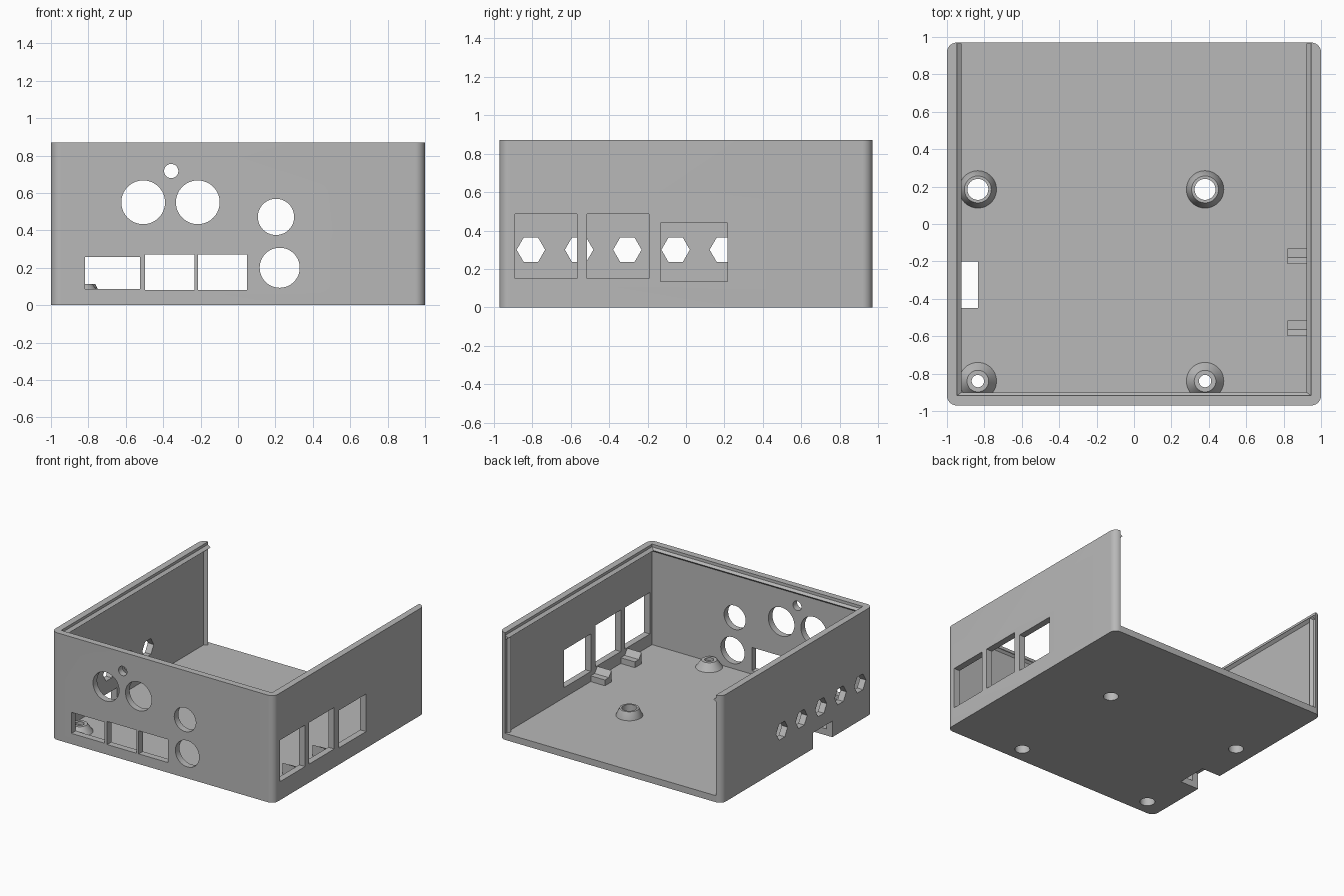
import bpy, bmesh
from math import cos, sin, pi, tau
from mathutils import Vector

cube = bpy.data.objects.get("Cube")
if cube:
    bpy.data.objects.remove(cube, do_unlink=True)

grey = bpy.data.materials.new("matte_grey")
grey.use_nodes = True
colour = (0.48, 0.48, 0.48, 1)
grey.diffuse_color = colour
grey.node_tree.nodes["Principled BSDF"].inputs["Base Color"].default_value = colour

# Overall sizes: half width, half depth, height, wall thickness
W, D, H, T = 1.0, 0.97, 0.87, 0.053
IN_X, IN_Y = W - T, -D + T


def rect(a0, a1, b0, b1):
    return [(a0, b0), (a1, b0), (a1, b1), (a0, b1)]


def ring(a, b, r, n=64):
    return [(a + r * cos(tau * i / n), b + r * sin(tau * i / n)) for i in range(n)]


def add_prism(bm, outline, axis, lo, hi):
    """Extrude a 2D outline along an axis; outline uses the other two axes in order."""
    def place(p, h):
        co = list(p)
        co.insert(axis, h)
        return bm.verts.new(co)
    a = [place(p, lo) for p in outline]
    b = [place(p, hi) for p in outline]
    bm.faces.new(a)
    bm.faces.new(b[::-1])
    for i in range(len(a)):
        j = (i + 1) % len(a)
        bm.faces.new((a[i], b[i], b[j], a[j]))


def finish(name, bm):
    bmesh.ops.recalc_face_normals(bm, faces=bm.faces)
    mesh = bpy.data.meshes.new(name)
    bm.to_mesh(mesh)
    bm.free()
    mesh.materials.append(grey)
    obj = bpy.data.objects.new(name, mesh)
    bpy.context.collection.objects.link(obj)
    return obj


def prisms(name, parts):
    bm = bmesh.new()
    for part in parts:
        add_prism(bm, *part)
    return finish(name, bm)


def select(obj):
    bpy.ops.object.select_all(action='DESELECT')
    obj.select_set(True)
    bpy.context.view_layer.objects.active = obj


def smooth(obj):
    select(obj)
    bpy.ops.object.shade_smooth_by_angle(angle=pi / 6)


def cut(obj, cutter):
    cutter.hide_render = True
    mod = obj.modifiers.new("cut", 'BOOLEAN')
    mod.operation, mod.solver, mod.object = 'DIFFERENCE', 'EXACT', cutter
    select(obj)
    bpy.ops.object.modifier_apply(modifier=mod.name)
    bpy.data.objects.remove(cutter, do_unlink=True)


# Case body: rounded block hollowed out, open at the back and top
outline = []
for k, (sx, sy) in enumerate([(1, 1), (-1, 1), (-1, -1), (1, -1)]):
    for i in range(13):
        t = (k + i / 12) * pi / 2
        outline.append((sx * (W - T) + T * cos(t), sy * (D - T) + T * sin(t)))
case = prisms("case_shell", [(outline, 2, 0, H)])
cut(case, prisms("cavity", [(rect(-IN_X, IN_X, IN_Y, 2), 2, T, 2)]))

# Front panel openings
round_holes = [(-0.507, 0.55, 0.117), (-0.215, 0.55, 0.117), (-0.357, 0.717, 0.038),
               (0.203, 0.472, 0.097), (0.223, 0.2, 0.107)]
slots = [(-0.818, -0.523, 0.087, 0.258), (-0.497, -0.233, 0.082, 0.27), (-0.213, 0.048, 0.082, 0.27)]
shapes = [ring(*h) for h in round_holes] + [rect(*s) for s in slots]
cut(case, prisms("front_cutter", [(s, 1, -1.2, -0.88) for s in shapes]))

# Windows in the left wall
windows = [(-0.89, -0.567, 0.15, 0.487), (-0.515, -0.193, 0.15, 0.487), (-0.133, 0.216, 0.135, 0.44)]
cut(case, prisms("window_cutter", [(rect(*w), 0, 0.9, 1.2) for w in windows]))

# Hexagonal vents in the right wall
cut(case, prisms("vent_cutter", [(ring(-0.807 + 0.251 * i, 0.3, 0.074, 6), 0, -1.2, -0.9)
                                 for i in range(5)]))

# Notch through the floor and right wall
cut(case, prisms("notch_cutter", [(rect(-1.2, -0.833, -0.45, -0.2), 2, -0.2, 0.13)]))

# Screw holes in the floor
posts = [(x, y) for x in (-0.835, 0.38) for y in (0.185, -0.84)]
cut(case, prisms("screw_cutter", [(ring(x, y, 0.056, 48), 2, -0.2, 0.2) for x, y in posts]))
smooth(case)

# Conical screw posts, the front pair with a narrower mouth
wide = [(0.056, T - 0.01), (0.1, T - 0.01), (0.1, T), (0.072, 0.113), (0.056, 0.113)]
narrow = [(0.056, T - 0.01), (0.1, T - 0.01), (0.1, T), (0.058, 0.113),
          (0.033, 0.113), (0.033, 0.085), (0.056, 0.085)]
for x, y in posts:
    bm = bmesh.new()
    pts = [bm.verts.new((x + r, y, z)) for r, z in (wide if y > 0 else narrow)]
    edges = [bm.edges.new((p, pts[i - 1])) for i, p in enumerate(pts)]
    bmesh.ops.spin(bm, geom=pts + edges, cent=(x, y, 0), axis=(0, 0, 1),
                   angle=tau, steps=48, use_merge=True)
    bmesh.ops.remove_doubles(bm, verts=bm.verts, dist=0.0001)
    side = "back" if y > 0 else "front"
    smooth(finish(f"{side}_{'left' if x > 0 else 'right'}_screw_post", bm))

# Snap ridges: along the top of each wall and down the back edges
RZ, RY, HALF = 0.83, 0.93, 0.022
for s, name in ((1, "left"), (-1, "right")):
    base, tip = s * (IN_X + 0.005), s * 0.923
    prisms(name + "_top_ridge", [([(base, RZ - HALF), (tip, RZ), (base, RZ + HALF)], 1, IN_Y, D - 0.005)])
    prisms(name + "_back_ridge", [([(base, RY - HALF), (tip, RY), (base, RY + HALF)], 2, T, RZ)])
prisms("front_top_ridge", [([(IN_Y - 0.005, RZ - HALF), (-0.9, RZ), (IN_Y - 0.005, RZ + HALF)],
                            0, -IN_X, IN_X)])

# Board stops on the floor beside the windows: low step with a raised ramp
for name, y in (("rear", -0.13), ("fore", -0.515)):
    prisms(name + "_board_stop", [([(y, T - 0.005), (y, 0.1), (y - 0.05, 0.1), (y - 0.085, 0.145),
                                    (y - 0.085, T - 0.005)], 0, 0.82, IN_X + 0.005)])
